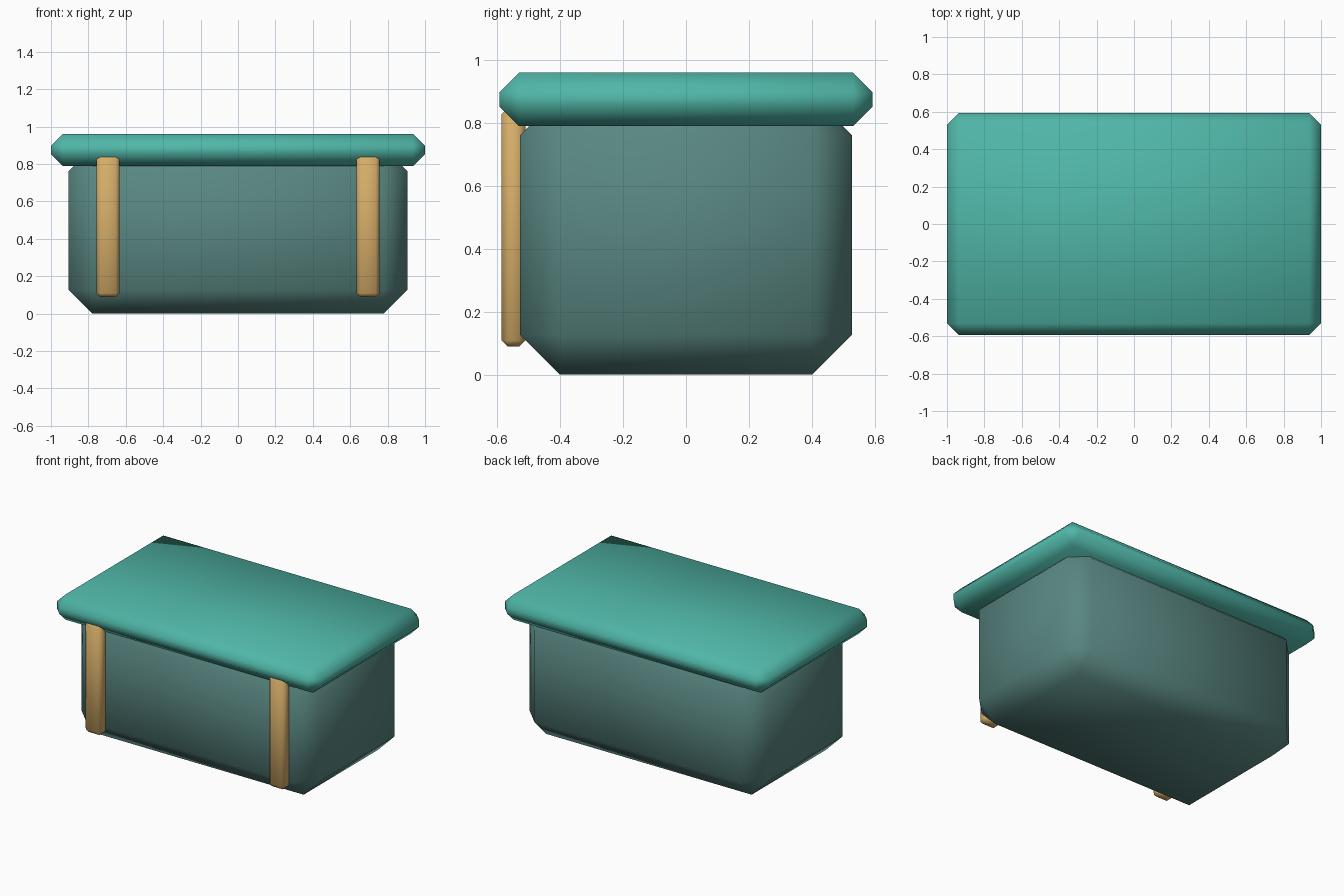
import bpy

if "Cube" in bpy.data.objects:
    bpy.data.objects.remove(bpy.data.objects["Cube"])


def material(name, rgb):
    m = bpy.data.materials.new(name)
    m.diffuse_color = (*rgb, 1)
    m.use_nodes = True
    m.node_tree.nodes["Principled BSDF"].inputs["Base Color"].default_value = m.diffuse_color
    return m


def box(name, lo, hi, bevel, mat):
    """Smooth-shaded box between two corners with single-segment bevels."""
    bpy.ops.mesh.primitive_cube_add(
        size=1, location=[(a + b) / 2 for a, b in zip(lo, hi)])
    ob = bpy.context.object
    ob.name = name
    ob.scale = [b - a for a, b in zip(lo, hi)]
    bpy.ops.object.transform_apply(location=False, rotation=False, scale=True)
    mod = ob.modifiers.new("bevel", 'BEVEL')
    mod.width = bevel
    mod.segments = 1
    bpy.ops.object.shade_smooth()
    ob.data.materials.append(mat)
    return ob


body_mat = material("dull_teal", (0.10, 0.24, 0.22))
lid_mat = material("bright_teal", (0.08, 0.47, 0.39))
strap_mat = material("tan", (0.67, 0.42, 0.14))

# Chest body, its top tucked into the lid
box("body", (-0.905, -0.5275, 0), (0.905, 0.5275, 0.889), 0.1275, body_mat)

# Overhanging lid
box("lid", (-1, -0.593, 0.79), (1, 0.593, 0.96), 0.0625, lid_mat)

# Two front straps
for side, x in (("left", -0.695), ("right", 0.695)):
    box(side + "_strap", (x - 0.062, -0.586, 0.089),
        (x + 0.062, -0.51, 0.848), 0.02, strap_mat)
